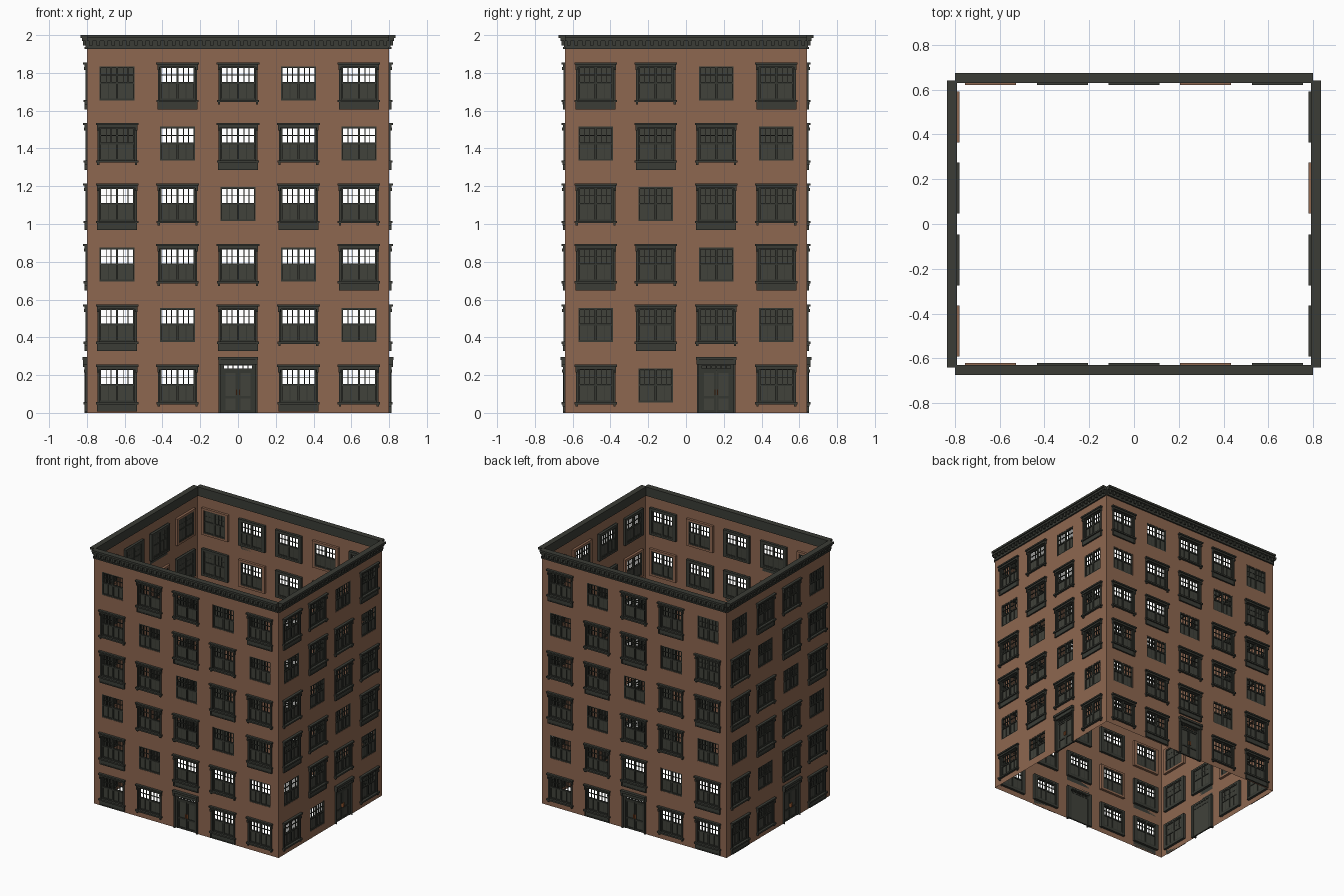
import bpy, bmesh, math
from mathutils import Matrix

if "Cube" in bpy.data.objects:
    bpy.data.objects.remove(bpy.data.objects["Cube"])


def material(name, rgb):
    m = bpy.data.materials.new(name)
    m.diffuse_color = (*rgb, 1)
    m.use_nodes = True
    m.node_tree.nodes["Principled BSDF"].inputs["Base Color"].default_value = m.diffuse_color
    return m


BRICK = material("brown brick", (0.27, 0.135, 0.08))
TRIM = material("dark trim", (0.043, 0.046, 0.037))
SASH = material("dark sash", (0.036, 0.039, 0.031))
PANE = material("dark pane", (0.052, 0.054, 0.043))
BRASS = material("door handle", (0.42, 0.13, 0.04))

HALF_W = 0.092      # half width of every opening
WIN_H = 0.18
FLOOR = 0.32
BASE = 0.055
DOOR_H = 0.255


def box(bm, u0, u1, d0, d1, z0, z1):
    """Box in wall space: u along the wall, d outwards, z up."""
    m = Matrix.Translation(((u0 + u1) / 2, -(d0 + d1) / 2, (z0 + z1) / 2)) @ \
        Matrix.Diagonal((abs(u1 - u0), abs(d1 - d0), abs(z1 - z0), 1))
    bmesh.ops.create_cube(bm, size=1, matrix=m)


def pair(bm, c, a, b, *rest):
    """Two boxes mirrored about u = c."""
    box(bm, c + a, c + b, *rest)
    box(bm, c - b, c - a, *rest)


def finish(bm, name, mat, matrix):
    me = bpy.data.meshes.new(name)
    bm.transform(matrix)
    bm.to_mesh(me)
    bm.free()
    me.materials.append(mat)
    ob = bpy.data.objects.new(name, me)
    bpy.context.collection.objects.link(ob)


def wall_sheet(bm, half, holes):
    """Flat wall made of grid cells, leaving out the openings."""
    us = sorted({-half, half} | {round(h[i], 4) for h in holes for i in (0, 1)})
    zs = sorted({0, 1.99} | {round(h[i], 4) for h in holes for i in (2, 3)})
    grid = [[bm.verts.new((u, 0, z)) for u in us] for z in zs]
    for j in range(len(zs) - 1):
        for i in range(len(us) - 1):
            u, z = (us[i] + us[i + 1]) / 2, (zs[j] + zs[j + 1]) / 2
            if not any(a < u < b and c < z < d for a, b, c, d in holes):
                bm.faces.new((grid[j][i], grid[j][i + 1], grid[j + 1][i + 1], grid[j + 1][i]))


def reveal(bm, c, z0, z1):
    """Box frame standing out on the inside of the wall."""
    pair(bm, c, HALF_W, HALF_W + 0.022, -0.02, -0.001, max(z0 - 0.015, 0), z1 + 0.015)
    box(bm, c - HALF_W, c + HALF_W, -0.02, -0.001, z1, z1 + 0.015)
    if z0 > 0.02:
        box(bm, c - HALF_W, c + HALF_W, -0.02, -0.001, z0 - 0.015, z0)


def sashes(sash, pane, c, z, closed):
    """Twin sash window: small panes above, solid dark panes below."""
    w, mid = HALF_W, z + 0.092
    box(sash, c - 0.006, c + 0.006, -0.018, -0.002, z, z + WIN_H)
    pair(sash, c, w - 0.008, w, -0.018, -0.002, z, z + WIN_H)
    for z0, z1 in ((z, z + 0.01), (mid - 0.005, mid + 0.005), (z + WIN_H - 0.009, z + WIN_H)):
        box(sash, c - w, c + w, -0.018, -0.003, z0, z1)
    for k in (1, 2):
        u = 0.006 + k * (w - 0.014) / 3
        pair(sash, c, u - 0.002, u + 0.002, -0.014, -0.006, mid, z + WIN_H)
    box(sash, c - w, c + w, -0.014, -0.006, z + 0.132, z + 0.136)
    pair(sash, c, 0.043, 0.047, -0.014, -0.007, z, mid)
    box(pane, c - w, c + w, -0.013, -0.01, z, z + WIN_H if closed else mid)


def casing(bm, c, z, panel):
    """Lintel, jambs and sill, with feet or a panel below."""
    w = HALF_W
    pair(bm, c, w, w + 0.012, 0, 0.008, z, z + WIN_H)
    box(bm, c - 0.107, c + 0.107, 0, 0.012, z + 0.176, z + 0.189)
    box(bm, c - 0.113, c + 0.113, 0, 0.02, z + 0.189, z + 0.2)
    pair(bm, c, 0.096, 0.107, 0, 0.016, z + 0.16, z + 0.176)
    box(bm, c - 0.112, c + 0.112, 0, 0.018, z - 0.01, z + 0.002)
    if panel:
        low = max(z - 0.048, 0)
        box(bm, c - 0.106, c + 0.106, 0, 0.008, low, z - 0.01)
        box(bm, c - 0.106, c + 0.106, 0, 0.012, low, low + 0.007)
        pair(bm, c, 0.098, 0.106, 0, 0.012, low, z - 0.01)
    else:
        pair(bm, c, 0.094, 0.106, 0, 0.013, z - 0.022, z - 0.01)


def door(trim, sash, pane, brass, c, closed):
    w = HALF_W
    pair(trim, c, w, w + 0.01, 0, 0.012, 0, DOOR_H)
    box(trim, c - 0.1, c + 0.1, 0, 0.014, DOOR_H, 0.28)
    box(trim, c - 0.107, c + 0.107, 0, 0.024, 0.28, 0.297)
    pair(trim, c, 0.092, 0.104, 0, 0.02, 0.255, 0.28)
    # transom light
    box(sash, c - w, c + w, -0.018, -0.002, 0.222, 0.234)
    box(sash, c - w, c + w, -0.018, -0.002, 0.25, DOOR_H)
    for k in range(7):
        u = c - 0.078 + k * 0.026
        box(sash, u - 0.003, u + 0.003, -0.014, -0.004, 0.234, 0.25)
    pair(sash, c, 0.078, w, -0.018, -0.002, 0, DOOR_H)
    # door leaves with raised rails
    box(pane, c - w, c + w, -0.016, -0.01, 0, DOOR_H if closed else 0.224)
    pair(sash, c, 0.001, 0.012, -0.01, -0.005, 0, 0.222)
    pair(sash, c, 0.066, 0.078, -0.01, -0.005, 0, 0.222)
    for z in (0, 0.075, 0.21):
        pair(sash, c, 0.012, 0.066, -0.01, -0.005, z, z + 0.014)
    pair(brass, c, 0.004, 0.01, -0.005, 0.004, 0.095, 0.125)


def cornice(bm, half):
    """Top slab, frieze, brackets and lower band."""
    box(bm, -half, half, -0.01, 0.034, 1.984, 2.0)
    box(bm, -half, half, -0.01, 0.025, 1.97, 1.984)
    box(bm, -half, half, -0.01, 0.007, 1.93, 1.97)
    box(bm, -half, half, 0, 0.012, 1.926, 1.936)
    n = round(half * 2 / 0.04)
    for k in range(n):
        u = -half + (k + 0.5) * 2 * half / n
        box(bm, u - 0.009, u + 0.009, 0, 0.02, 1.945, 1.97)


def facade(name, angle, half, dist, cols, rows, dark):
    """rows run from the top floor down: A plain, B cased, C cased with panel, D door."""
    wall, rev, trim, sash, pane, brass, top = (bmesh.new() for _ in range(7))
    holes = []
    for r, row in enumerate(rows):
        z = BASE + FLOOR * (5 - r)
        for i, kind in enumerate(row):
            c = cols[i]
            closed = dark(r, i)
            z0, z1 = (0, DOOR_H) if kind == "D" else (z, z + WIN_H)
            holes.append((c - HALF_W, c + HALF_W, z0, z1))
            reveal(rev if kind == "A" else trim, c, z0, z1)
            if kind == "D":
                door(trim, sash, pane, brass, c, closed)
                continue
            sashes(sash, pane, c, z, closed)
            if kind != "A":
                casing(trim, c, z, kind == "C")
    wall_sheet(wall, half, holes)
    cornice(top, half)
    m = Matrix.Rotation(angle, 4, "Z") @ Matrix.Translation((0, -dist, 0))
    for bm, part, mat in ((wall, "wall", BRICK), (rev, "plain_window_reveals", BRICK),
                          (trim, "window_casings", TRIM), (sash, "window_sashes", SASH),
                          (pane, "dark_panes", PANE), (brass, "door_handles", BRASS),
                          (top, "cornice", TRIM)):
        finish(bm, name + "_" + part, mat, m)


# Window layouts, top floor first, seen from outside
long_rows = ["ACBAC", "BACBA", "CBACB", "ABBAC", "CACBA", "CBDCB"]
right_rows = ["CBAC", "ACBA", "BACB", "CBAC", "ACBA", "BADB"]
left_rows = ["ACBA", "BACB", "CBAC", "ACBA", "BACB", "CBDC"]
long_cols = [-0.64, -0.32, 0, 0.32, 0.64]
side_cols = [-0.478, -0.16, 0.16, 0.478]

facade("front", 0, 0.8, 0.64, long_cols, long_rows, lambda r, i: False)
facade("right", math.pi / 2, 0.64, 0.8, side_cols, right_rows, lambda r, i: False)
facade("back", math.pi, 0.8, 0.64, long_cols, [r[::-1] for r in long_rows],
       lambda r, i: i == 4 and r < 2)
facade("left", -math.pi / 2, 0.64, 0.8, side_cols, left_rows, lambda r, i: True)
